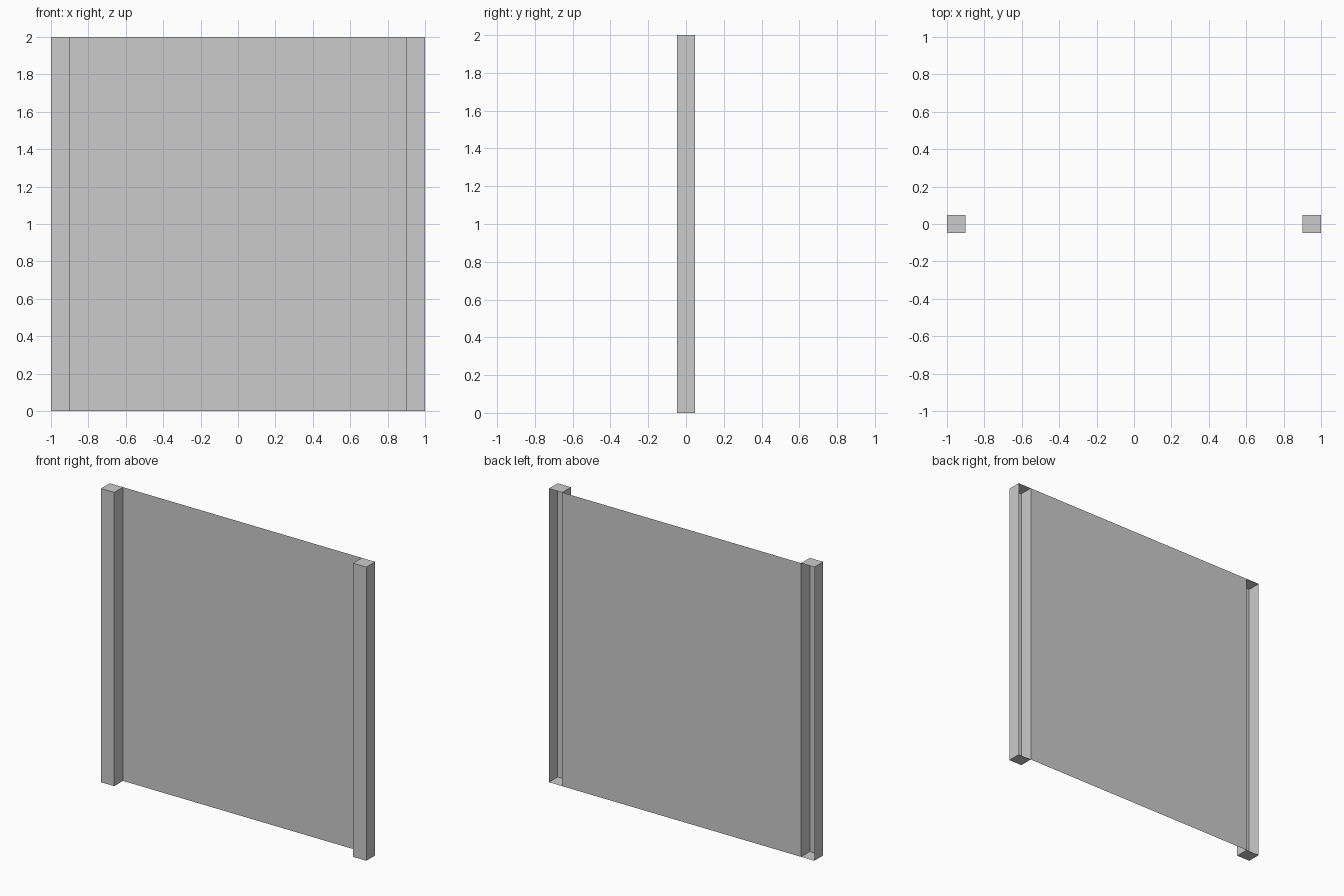
import bpy, bmesh

if "Cube" in bpy.data.objects:
    bpy.data.objects.remove(bpy.data.objects["Cube"])

D = 0.047   # half depth of the posts
H = 2.0     # height
W = 0.1     # post width


def finish(bm, name):
    mesh = bpy.data.meshes.new(name)
    bm.to_mesh(mesh)
    bm.free()
    obj = bpy.data.objects.new(name, mesh)
    bpy.context.collection.objects.link(obj)
    return obj


def post(name, x):
    # Box post, open at the back
    bm = bmesh.new()
    bmesh.ops.create_cube(bm, size=1)
    bmesh.ops.scale(bm, vec=(W, 2 * D, H), verts=bm.verts)
    bmesh.ops.translate(bm, vec=(x, 0, H / 2), verts=bm.verts)
    bm.normal_update()
    back = [f for f in bm.faces if f.normal.y > 0.5]
    bmesh.ops.delete(bm, geom=back, context='FACES_ONLY')
    return finish(bm, name)


# Two posts
for side, s in (("left", -1), ("right", 1)):
    post(side + "_post", s * (1 - W / 2))

# Thin sheet spanning the back edges of the posts
bm = bmesh.new()
e = 1 - W
bm.faces.new([bm.verts.new(p) for p in
              ((-e, D, 0), (e, D, 0), (e, D, H), (-e, D, H))])
finish(bm, "panel")
